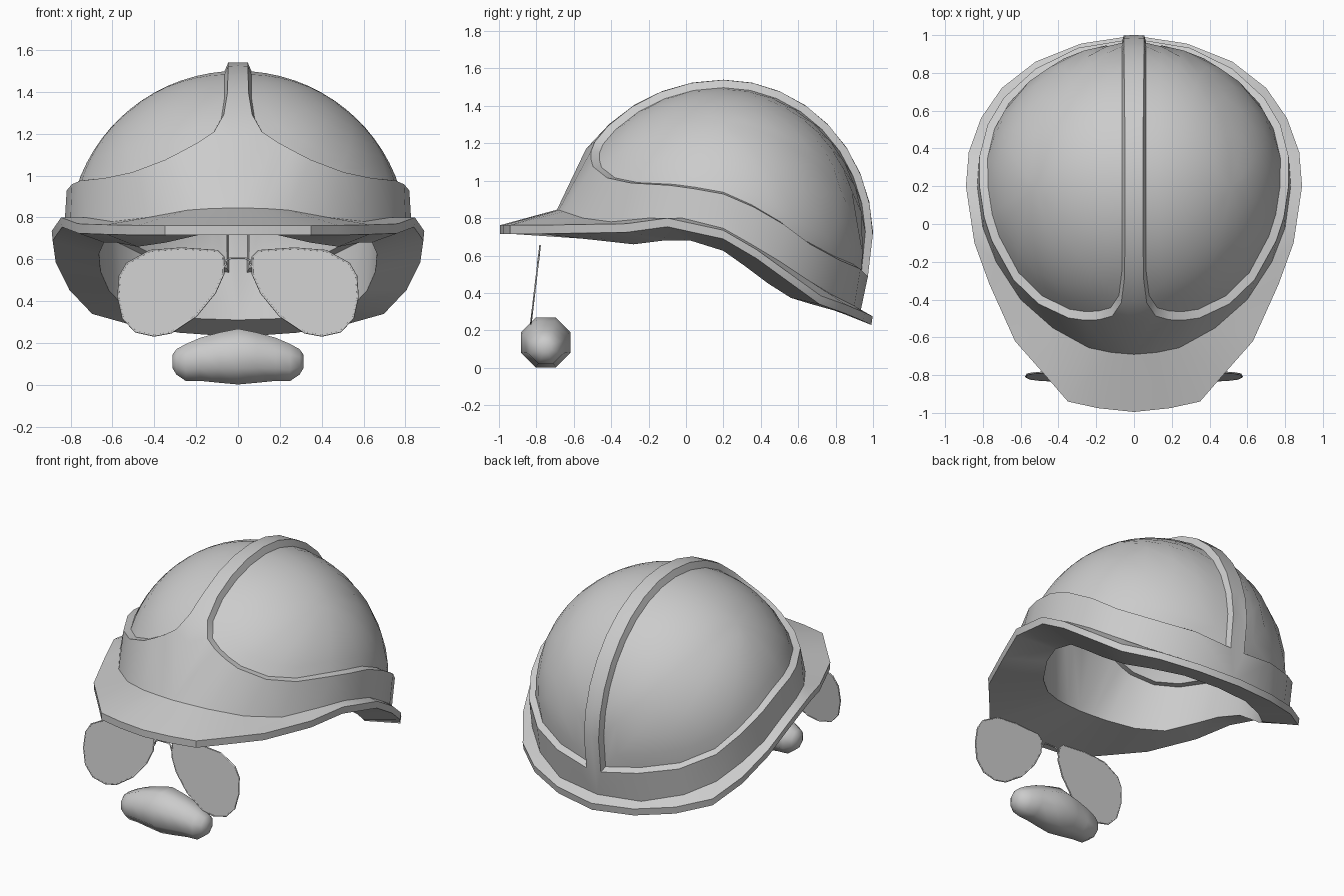
import bpy, bmesh, math
from mathutils import Vector as V

if "Cube" in bpy.data.objects:
    bpy.data.objects.remove(bpy.data.objects["Cube"])

C = V((0, .2, .7))          # dome centre
CI = V((0, .2, .78))        # centre the inner lining shrinks towards


def on_dome(p, s=1.0):
    """Push a point radially on to the dome ellipsoid, scaled by s."""
    d = V(p) - C
    r = V((.81, .835 if d.y < 0 else .762, .80))
    u = V((d.x / r.x, d.y / r.y, d.z / r.z)).normalized()
    return C + V((u.x * r.x, u.y * r.y, u.z * r.z)) * s


def strip(bm, a, b, closed=True):
    n = len(a)
    for i in range(n if closed else n - 1):
        j = (i + 1) % n
        bm.faces.new((a[i], a[j], b[j], b[i]))


def finish(name, bm, mirror=True, angle=30):
    bmesh.ops.recalc_face_normals(bm, faces=bm.faces[:])
    me = bpy.data.meshes.new(name)
    bm.to_mesh(me)
    bm.free()
    ob = bpy.data.objects.new(name, me)
    bpy.context.collection.objects.link(ob)
    bpy.ops.object.select_all(action='DESELECT')
    ob.select_set(True)
    bpy.context.view_layer.objects.active = ob
    bpy.ops.object.shade_smooth_by_angle(angle=math.radians(angle))
    if mirror:
        ob.modifiers.new('mirror', 'MIRROR')
    return ob


# --- helmet: right half, mirrored ---
# lower edge of the side panel, front to back
panel = [(.19, -.46, 1.15), (.26, -.46, 1.11), (.34, -.45, 1.07), (.48, -.37, 1.01), (.6, -.25, .985),
         (.7, -.06, .975), (.75, .05, .965), (.78, .2, .94), (.77, .35, .87),
         (.73, .5, .78), (.65, .63, .68), (.5, .78, .6), (.3, .91, .55), (.065, .95, .51)]
# where the wall meets the brim
base = [(0, -.69, .845), (.12, -.68, .843), (.24, -.655, .835), (.43, -.55, .8), (.6, -.4, .78),
        (.73, -.2, .8), (.8, -.02, .8), (.83, .2, .745), (.82, .35, .66),
        (.77, .5, .57), (.68, .65, .47), (.53, .78, .39), (.3, .9, .33), (0, .935, .31)]
# brim's outer edge
brim = [(0, -.995, .762), (.19, -.975, .762), (.35, -.94, .762), (.48, -.79, .762), (.63, -.62, .765),
        (.765, -.32, .77), (.845, -.1, .8), (.89, .2, .735), (.875, .38, .63),
        (.81, .56, .50), (.7, .72, .385), (.52, .86, .335), (.28, .955, .295), (0, .998, .275)]
rim = [V((x * .8, .2 + (y - .2) * .8, z - .12 * min(1, (z - .31) / .2))) for x, y, z in base]

P = [on_dome(p) for p in panel]
O = [V(p) for p in base]
for k in range(13):          # centre ridge, back to front
    a = math.radians(2 + k * 11)
    d = V((0, .2 + (.835 if k > 8 else .762) * math.cos(a), .7 + .8 * math.sin(a)))
    P.append(on_dome(d + V((.065 if k < 12 else .08, 0, 0))))
    O.append(on_dome(d, 1.05))
P.append(on_dome((.125, -.45, 1.2)))
O.append(V((0, -.535, 1.17)))
Q = on_dome((.5, .2, 1.3))   # middle of the panel
S = []
for p in P:                  # raised border around the panel
    n = (p - C).normalized()
    away = p - Q
    away = (away - n * away.dot(n)).normalized()
    q = C + (p - C) * 1.05 + away * .022
    q.x = max(q.x, .047)
    S.append(q)

bm = bmesh.new()


def skin(s, outer):
    """Panel, step and surrounding wall, scaled by s."""
    add = lambda p: bm.verts.new(CI + (p - CI) * s)
    vp, vs = [add(p) for p in P], [add(p) for p in S]
    strip(bm, vp, vs)
    strip(bm, vs, outer)
    last, rings = vp, 7
    for r in range(1, rings):
        cur = [add(on_dome(p.lerp(Q, r / rings))) for p in P]
        strip(bm, last, cur)
        last = cur
    mid = add(Q)
    for i in range(len(last)):
        bm.faces.new((last[i], last[(i + 1) % len(last)], mid))


nb = len(base)
outer = [bm.verts.new(p) for p in O]
skin(1, outer)
inner = [bm.verts.new(p) for p in rim] + [bm.verts.new(CI + (p - CI) * .83) for p in O[nb:]]
skin(.83, inner)
top = [bm.verts.new(p) for p in brim]
low = [bm.verts.new((x * .995, y * .993 if y > 0 else y, z - .046)) for x, y, z in brim]
strip(bm, outer[:nb], top, False)
strip(bm, top, low, False)
strip(bm, low, inner[:nb], False)
finish('helmet_shell', bm)

# --- sunglasses ---
lens = [(.07, .61), (.1, .64), (.27, .652), (.42, .64), (.53, .58), (.565, .52), (.572, .42),
        (.55, .32), (.49, .255), (.40, .235), (.32, .25), (.2, .33), (.11, .44), (.07, .53)]


def tilt(x, z, dy=0):
    return (x, -.78 - (.655 - z) * .118 + dy, z)


bm = bmesh.new()
f, b = ([bm.verts.new(tilt(x, z, dy)) for x, z in lens] for dy in (-.003, .003))
strip(bm, f, b)
bm.faces.new(f)
bm.faces.new(b)
finish('sunglass_lens', bm)


def wire(name, pts, closed, mirror):
    cu = bpy.data.curves.new(name, 'CURVE')
    cu.dimensions = '3D'
    cu.bevel_depth = .005
    cu.bevel_resolution = 1
    cu.use_fill_caps = True
    sp = cu.splines.new('POLY')
    sp.points.add(len(pts) - 1)
    for q, (x, z) in zip(sp.points, pts):
        q.co = (*tilt(x, z), 1)
    sp.use_cyclic_u = closed
    ob = bpy.data.objects.new(name, cu)
    bpy.context.collection.objects.link(ob)
    if mirror:
        ob.modifiers.new('mirror', 'MIRROR')


wire('lens_frame', lens, True, True)
half = [(.07, .56), (.06, .575), (.055, .595), (.035, .605)]
wire('glasses_bridge', half + [(-x, z) for x, z in reversed(half)], False, False)

# --- moustache: octagonal sections along x ---
bm = bmesh.new()
sections = [(0, .135, .133), (.09, .13, .12), (.18, .122, .103), (.25, .107, .088),
            (.295, .11, .06), (.314, .112, .03)]
full = [(-x, c, r) for x, c, r in reversed(sections[1:])] + sections
rings = []
for x, c, r in full:
    R = r / math.cos(math.pi / 8)
    rings.append([bm.verts.new((x, -.75 + R * math.cos(math.pi * (k + .5) / 4),
                                c + R * math.sin(math.pi * (k + .5) / 4))) for k in range(8)])
for a, b in zip(rings, rings[1:]):
    strip(bm, a, b)
bm.faces.new(rings[0])
bm.faces.new(rings[-1])
finish('moustache', bm, False, 60)
